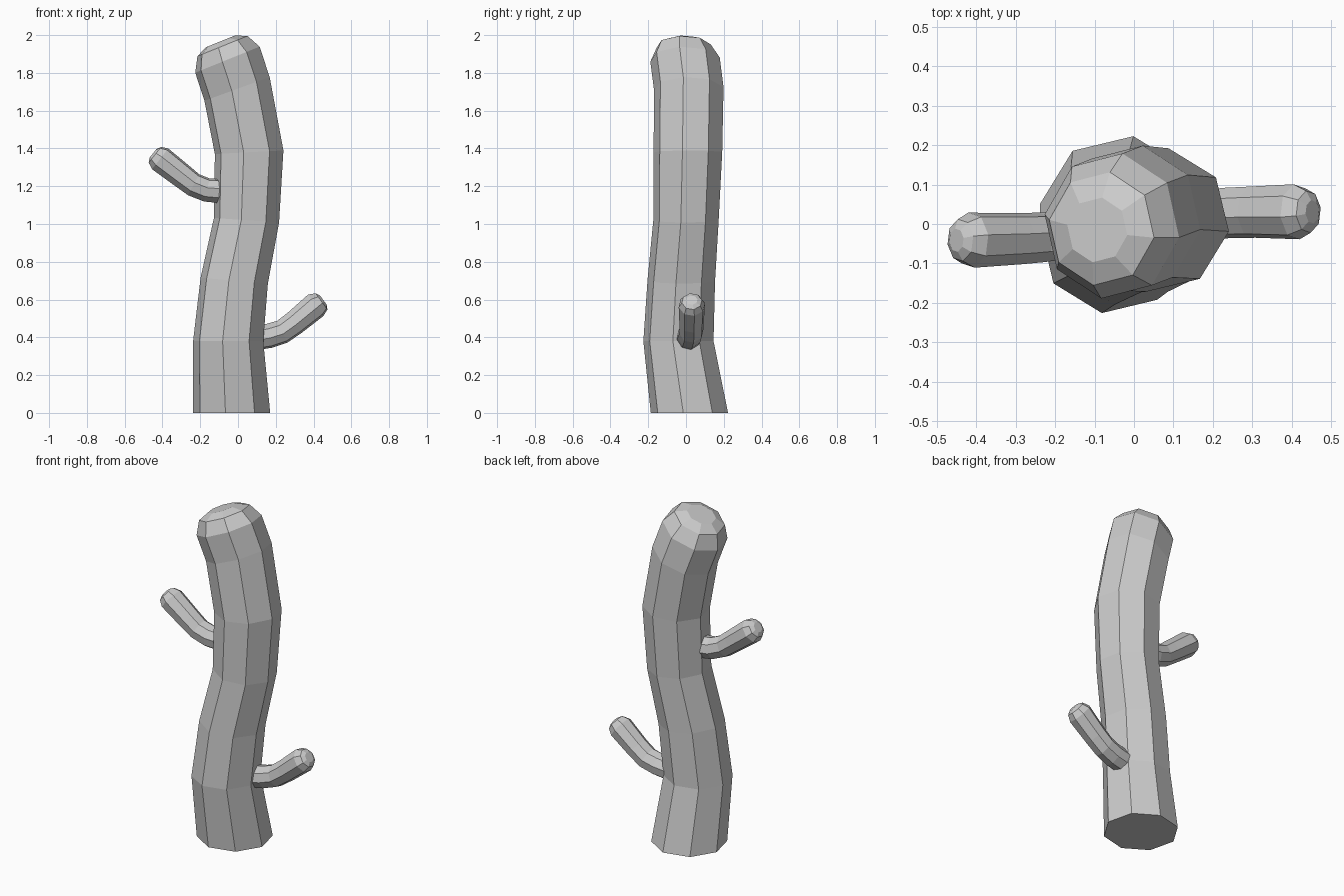
import bpy, bmesh
from math import sin, cos, radians
from mathutils import Vector

SIDES = 8


def tube(name, rings, phase):
    """Skin octagonal rings: (x, y, z, radius, tilt of axis from z toward +x)."""
    bm = bmesh.new()
    loops = []
    for x, y, z, r, tilt in rings:
        t = radians(tilt)
        u, v = Vector((cos(t), 0, -sin(t))), Vector((0, 1, 0))
        loop = []
        for i in range(SIDES):
            a = radians(phase + 360 * i / SIDES)
            loop.append(bm.verts.new(Vector((x, y, z)) + r * (cos(a) * u + sin(a) * v)))
        loops.append(loop)
    for lo, hi in zip(loops, loops[1:]):
        for i in range(SIDES):
            j = (i + 1) % SIDES
            bm.faces.new((lo[i], lo[j], hi[j], hi[i]))
    bm.faces.new(loops[0][::-1])
    bm.faces.new(loops[-1])
    bmesh.ops.recalc_face_normals(bm, faces=bm.faces)
    mesh = bpy.data.meshes.new(name)
    bm.to_mesh(mesh)
    bm.free()
    obj = bpy.data.objects.new(name, mesh)
    bpy.context.collection.objects.link(obj)
    return obj


# Winding trunk with a leaning rounded top
tube("trunk", [
    (-0.034, 0.018, 0.00, 0.207, 0),
    (-0.052, -0.040, 0.38, 0.188, 0),
    (-0.020, -0.025, 0.70, 0.181, 5),
    (0.045, 0.000, 1.02, 0.175, 4),
    (0.059, 0.010, 1.38, 0.184, -3),
    (-0.005, 0.015, 1.715, 0.186, -20),
    (-0.056, -0.005, 1.87, 0.186, -22),
    (-0.082, -0.012, 1.942, 0.145, -22),
    (-0.093, -0.015, 1.967, 0.083, -22),
], -9)

# Lower right arm
tube("right_arm", [
    (0.06, 0.010, 0.392, 0.066, 81),
    (0.165, 0.020, 0.408, 0.066, 78),
    (0.235, 0.028, 0.430, 0.065, 65),
    (0.30, 0.030, 0.477, 0.066, 54),
    (0.412, 0.031, 0.570, 0.071, 54),
    (0.442, 0.031, 0.590, 0.054, 54),
    (0.452, 0.031, 0.597, 0.030, 54),
], 11)

# Upper left arm
tube("left_arm", [
    (-0.06, -0.015, 1.172, 0.066, -82),
    (-0.165, -0.025, 1.180, 0.064, -76),
    (-0.235, -0.034, 1.208, 0.064, -62),
    (-0.29, -0.037, 1.250, 0.066, -53),
    (-0.412, -0.041, 1.345, 0.071, -52),
    (-0.440, -0.041, 1.366, 0.054, -52),
    (-0.450, -0.041, 1.374, 0.030, -52),
], 11)
